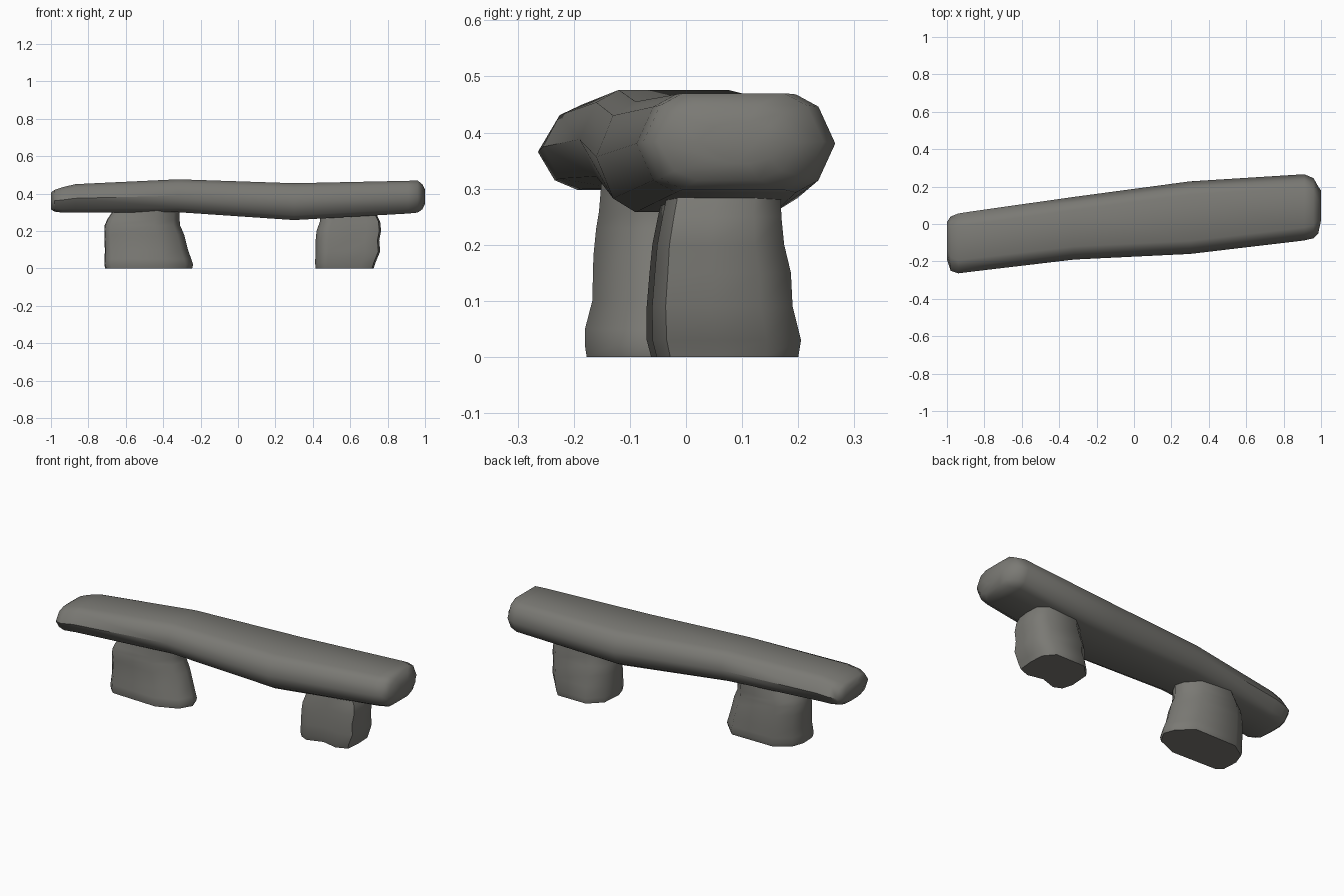
import bpy, bmesh, math

if "Cube" in bpy.data.objects:
    bpy.data.objects.remove(bpy.data.objects["Cube"])

stone = bpy.data.materials.new("grey stone")
stone.diffuse_color = (0.195, 0.192, 0.175, 1)
stone.use_nodes = True
stone.node_tree.nodes["Principled BSDF"].inputs["Base Color"].default_value = stone.diffuse_color


def loft(name, rings):
    """Skin a list of equal-length closed rings and cap both ends."""
    bm = bmesh.new()
    vs = [[bm.verts.new(p) for p in r] for r in rings]
    n = len(rings[0])
    for a, b in zip(vs, vs[1:]):
        for i in range(n):
            j = (i + 1) % n
            bm.faces.new((a[i], a[j], b[j], b[i]))
    bm.faces.new(vs[0])
    bm.faces.new(vs[-1])
    bmesh.ops.recalc_face_normals(bm, faces=bm.faces)
    me = bpy.data.meshes.new(name)
    bm.to_mesh(me)
    bm.free()
    ob = bpy.data.objects.new(name, me)
    bpy.context.collection.objects.link(ob)
    me.materials.append(stone)
    bpy.ops.object.select_all(action='DESELECT')
    ob.select_set(True)
    bpy.context.view_layer.objects.active = ob
    bpy.ops.object.shade_smooth_by_angle(angle=math.radians(50))
    return ob


# Slab: rounded section swept along x
def section(x, y0, y1, zb, zt):
    mid, h = (zb + zt) / 2, (zt - zb) / 2
    half = [(0.07, -1), (0.03, -0.75), (0, 0), (0.03, 0.75), (0.07, 1)]
    back = [(x, y1 - d, mid + f * h) for d, f in half]
    front = [(x, y0 + d, mid + f * h) for d, f in reversed(half)]
    return back + front


stations = [
    (-1.00, -0.19, 0.01, 0.315, 0.405),
    (-0.98, -0.25, 0.04, 0.303, 0.42),
    (-0.94, -0.264, 0.056, 0.298, 0.433),
    (-0.87, -0.255, 0.067, 0.299, 0.45),
    (-0.32, -0.19, 0.145, 0.30, 0.476),
    (0.30, -0.16, 0.228, 0.258, 0.455),
    (0.91, -0.088, 0.266, 0.293, 0.468),
    (0.96, -0.076, 0.245, 0.298, 0.47),
    (0.985, -0.05, 0.20, 0.315, 0.45),
    (1.00, 0.02, 0.18, 0.345, 0.42),
]
loft("bench_slab", [section(*s) for s in stations])


# Legs: one outline refitted to each level's x and y range
def leg(name, outline, levels):
    xs, ys = [p[0] for p in outline], [p[1] for p in outline]
    u0, u1, v0, v1 = min(xs), max(xs), min(ys), max(ys)
    rings = []
    for z, x0, x1, y0, y1 in levels:
        rings.append([(x0 + (x - u0) / (u1 - u0) * (x1 - x0),
                       y0 + (y - v0) / (v1 - v0) * (y1 - y0), z)
                      for x, y in outline])
    loft(name, rings)


leg("left_leg",
    [(-.71, -.14), (-.68, -.17), (-.4, -.18), (-.28, -.13), (-.24, -.06),
     (-.26, 0), (-.34, .08), (-.6, .08), (-.69, .02), (-.715, -.05)],
    [(0, -.71, -.245, -.177, .075),
     (.02, -.715, -.24, -.18, .08),
     (.05, -.713, -.25, -.18, .08),
     (.10, -.712, -.268, -.167, .08),
     (.18, -.715, -.288, -.165, .075),
     (.23, -.713, -.31, -.16, .07),
     (.26, -.70, -.312, -.155, .07),
     (.32, -.66, -.312, -.15, .065)])

leg("right_leg",
    [(.41, .01), (.43, -.05), (.48, -.07), (.58, -.04), (.68, -.06),
     (.75, -.035), (.76, .05), (.755, .14), (.70, .2), (.5, .2), (.42, .13)],
    [(0, .415, .725, -.062, .20),
     (.03, .412, .735, -.07, .205),
     (.09, .415, .76, -.07, .19),
     (.15, .415, .755, -.065, .187),
     (.20, .42, .765, -.06, .175),
     (.25, .438, .76, -.05, .17),
     (.32, .445, .725, -.035, .168)])
